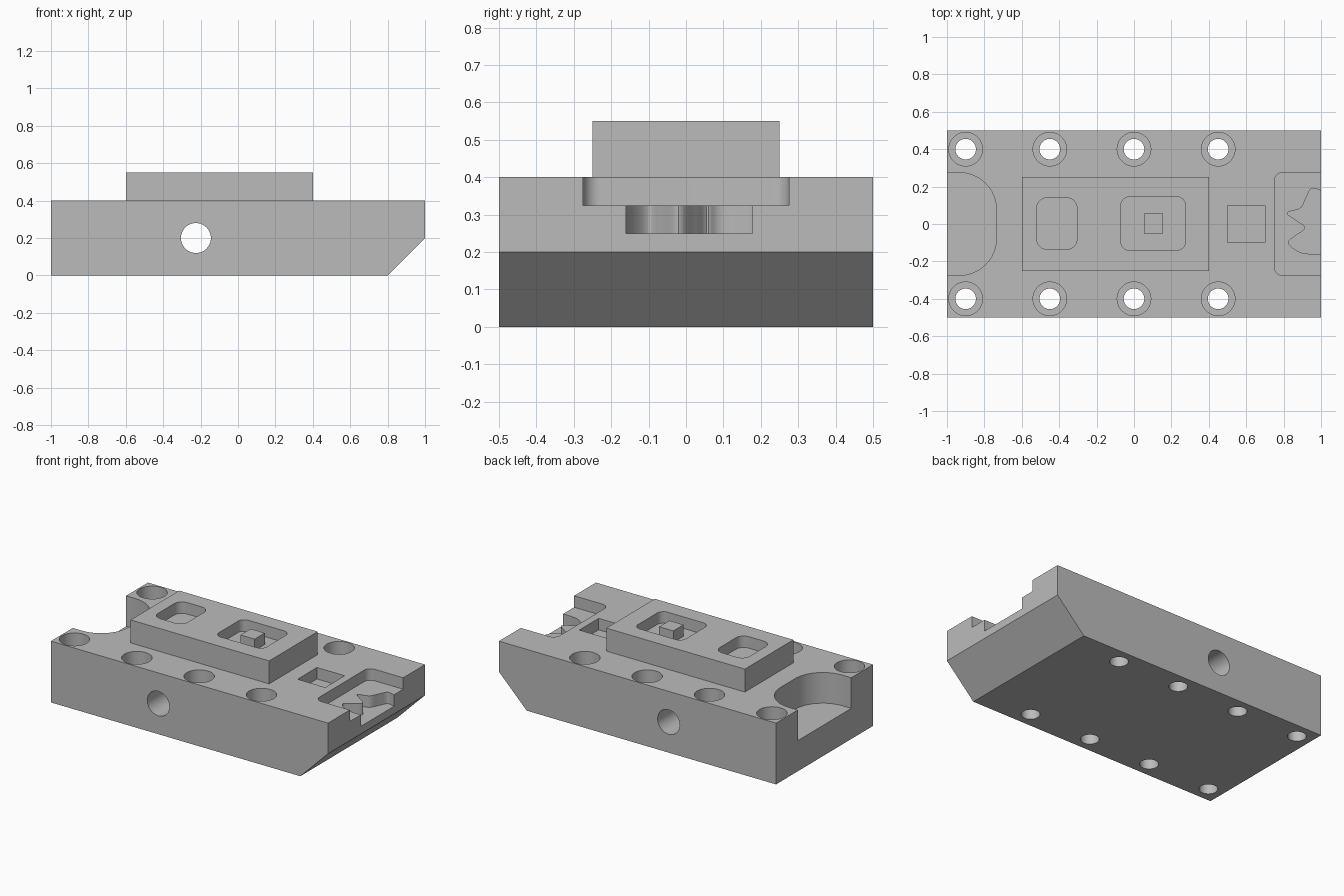
import bpy, bmesh, math
from mathutils import Vector

if "Cube" in bpy.data.objects:
    bpy.data.objects.remove(bpy.data.objects["Cube"], do_unlink=True)

metal = bpy.data.materials.new("machined_grey")
metal.use_nodes = True
grey = (0.5, 0.5, 0.5, 1)
metal.diffuse_color = grey
metal.node_tree.nodes["Principled BSDF"].inputs["Base Color"].default_value = grey


def prism(name, outline, start, end, along_y=False):
    """Extrude a 2D outline along z, or an x-z outline along y."""
    bm = bmesh.new()
    place = (lambda p, d: (p[0], d, p[1])) if along_y else (lambda p, d: (p[0], p[1], d))
    low = [bm.verts.new(place(p, start)) for p in outline]
    high = [bm.verts.new(place(p, end)) for p in outline]
    bm.faces.new(low)
    bm.faces.new(high)
    for i in range(len(low)):
        j = (i + 1) % len(low)
        bm.faces.new((low[i], low[j], high[j], high[i]))
    bmesh.ops.recalc_face_normals(bm, faces=bm.faces)
    mesh = bpy.data.meshes.new(name)
    bm.to_mesh(mesh)
    bm.free()
    mesh.materials.append(metal)
    obj = bpy.data.objects.new(name, mesh)
    bpy.context.collection.objects.link(obj)
    return obj


def rect(x0, x1, y0, y1, r=0, steps=12):
    """Rectangle outline with optional rounded corners."""
    if r == 0:
        return [(x0, y0), (x1, y0), (x1, y1), (x0, y1)]
    points = []
    corners = [(x1 - r, y1 - r), (x0 + r, y1 - r), (x0 + r, y0 + r), (x1 - r, y0 + r)]
    for k, (cx, cy) in enumerate(corners):
        for i in range(steps + 1):
            a = (k + i / steps) * math.pi / 2
            points.append((cx + r * math.cos(a), cy + r * math.sin(a)))
    return points


def circle(cx, cy, r, n=48):
    return [(cx + r * math.cos(math.tau * i / n), cy + r * math.sin(math.tau * i / n))
            for i in range(n)]


def spline(points, steps=6):
    """Smooth curve through the given points."""
    p = [Vector(q) for q in [points[0]] + points + [points[-1]]]
    out = []
    for a, b, c, d in zip(p, p[1:], p[2:], p[3:]):
        for i in range(steps):
            t = i / steps
            out.append(0.5 * (2 * b + (c - a) * t + (2 * a - 5 * b + 4 * c - d) * t * t
                              + (3 * b - a - 3 * c + d) * t ** 3))
    return out + [p[-1]]


def combine(target, tool, operation):
    mod = target.modifiers.new("combine", 'BOOLEAN')
    mod.operation = operation
    mod.solver = 'EXACT'
    mod.object = tool
    bpy.context.view_layer.objects.active = target
    bpy.ops.object.modifier_apply(modifier=mod.name)
    bpy.data.objects.remove(tool, do_unlink=True)


# Base block with the chamfered lower end, and the raised platform
block = prism("machined_block", [(-1, 0), (0.8, 0), (1, 0.2), (1, 0.4), (-1, 0.4)],
              -0.5, 0.5, along_y=True)
combine(block, prism("platform", rect(-0.6, 0.4, -0.25, 0.25), 0.35, 0.55), 'UNION')


def cut(name, outline, start, end, along_y=False):
    combine(block, prism(name, outline, start, end, along_y), 'DIFFERENCE')


# Counterbored bolt holes
for x in (-0.9, -0.45, 0, 0.45):
    for y in (-0.4, 0.4):
        cut("counterbore", circle(x, y, 0.09), 0.2, 0.5)
        cut("bolt_hole", circle(x, y, 0.055), -0.1, 0.3)

# Cross hole from front to back
cut("cross_hole", circle(-0.225, 0.2, 0.08), -0.6, 0.6, along_y=True)

# Open end notch and the stepped open pocket opposite it
cut("end_notch", rect(-1.5, -0.735, -0.275, 0.275, 0.2), 0.2, 0.5)
cut("end_pocket", rect(0.75, 1.3, -0.275, 0.275, 0.045), 0.325, 0.5)
wave = spline([(1, 0.178), (0.95, 0.19), (0.92, 0.14), (0.89, 0.085), (0.82, 0.06),
               (0.86, 0.025), (0.915, -0.02), (0.86, -0.065), (0.825, -0.1),
               (0.88, -0.148), (0.94, -0.16), (1, -0.16)])
cut("wavy_pocket", wave + [(1.2, -0.16), (1.2, 0.178)], 0.25, 0.36)

# Closed pockets
cut("square_pocket", rect(0.5, 0.7, -0.1, 0.1), 0.325, 0.5)
cut("small_pocket", rect(-0.52, -0.305, -0.135, 0.14, 0.055), 0.475, 0.7)
cut("large_pocket", rect(-0.07, 0.275, -0.14, 0.145, 0.045), 0.475, 0.7)

# Island standing in the large pocket
combine(block, prism("pocket_island", rect(0.053, 0.155, -0.05, 0.055), 0.45, 0.55), 'UNION')

bpy.ops.object.select_all(action='DESELECT')
block.select_set(True)
bpy.context.view_layer.objects.active = block
bpy.ops.object.shade_smooth_by_angle(angle=math.radians(30))
